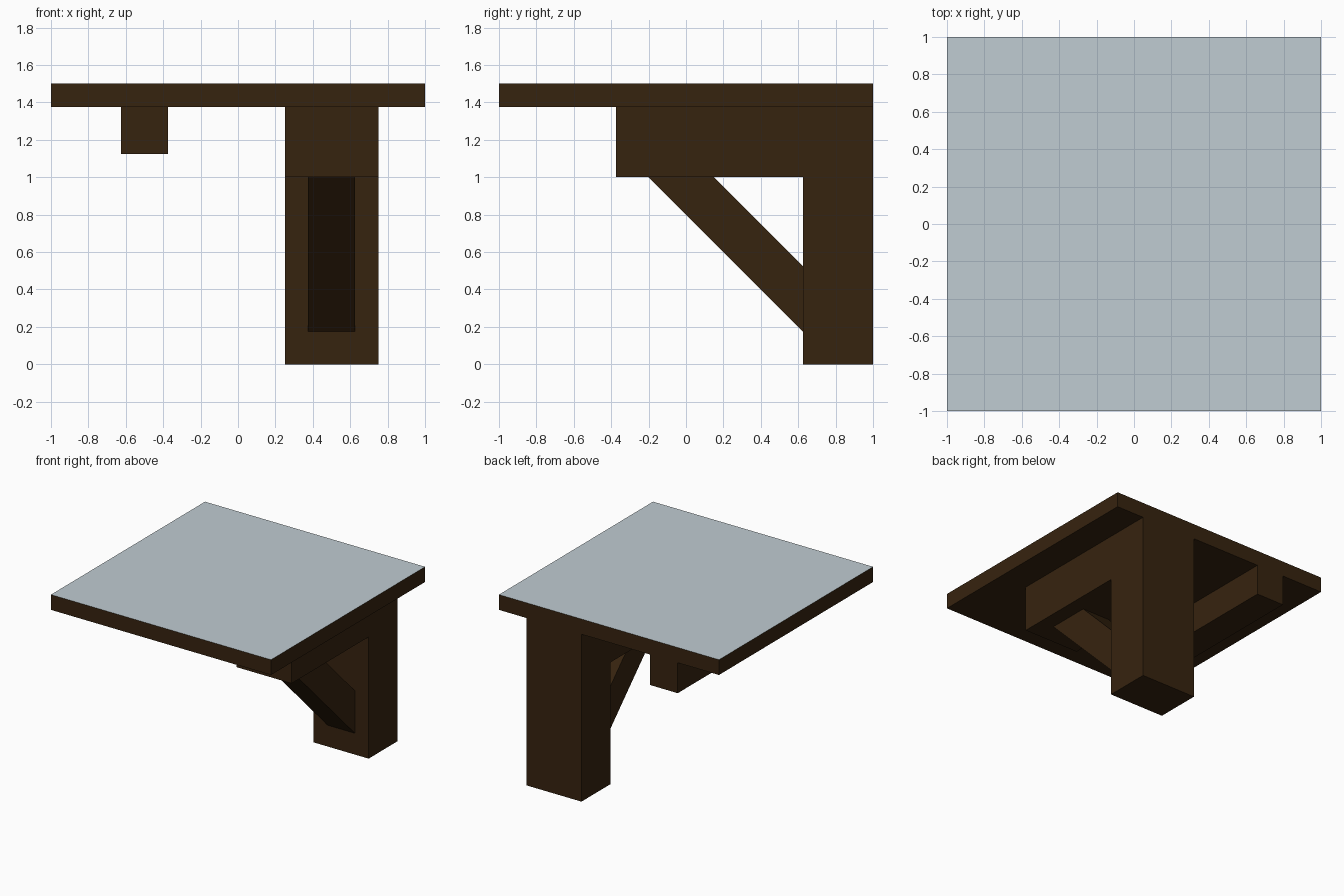
import bpy
import bmesh
from mathutils import Vector

if "Cube" in bpy.data.objects:
    bpy.data.objects.remove(bpy.data.objects["Cube"], do_unlink=True)


def make_material(name, colour):
    mat = bpy.data.materials.new(name)
    mat.use_nodes = True
    mat.diffuse_color = colour
    mat.node_tree.nodes["Principled BSDF"].inputs["Base Color"].default_value = colour
    return mat


wood = make_material("dark_wood", (0.037, 0.0168, 0.0048, 1))
slate = make_material("pale_blue_grey", (0.527, 0.604, 0.645, 1))


def prism(name, profile, x0, x1):
    """Extrude a (y, z) outline along x."""
    bm = bmesh.new()
    face = bm.faces.new([bm.verts.new((x0, y, z)) for y, z in profile])
    out = bmesh.ops.extrude_face_region(bm, geom=[face])
    moved = [v for v in out["geom"] if isinstance(v, bmesh.types.BMVert)]
    bmesh.ops.translate(bm, verts=moved, vec=Vector((x1 - x0, 0, 0)))
    bmesh.ops.recalc_face_normals(bm, faces=bm.faces)
    mesh = bpy.data.meshes.new(name)
    bm.to_mesh(mesh)
    bm.free()
    mesh.materials.append(wood)
    obj = bpy.data.objects.new(name, mesh)
    bpy.context.collection.objects.link(obj)
    return obj


def box(name, x, y, z):
    outline = [(y[0], z[0]), (y[1], z[0]), (y[1], z[1]), (y[0], z[1])]
    return prism(name, outline, *x)


# Square platform with a pale upper surface
platform = box("platform", (-1, 1), (-1, 1), (1.375, 1.5))
platform.data.materials.append(slate)
for poly in platform.data.polygons:
    poly.material_index = 1 if poly.normal.z > 0.5 else 0

# Post and horizontal arm in one bracket outline
under = 1.375
prism("post_and_arm",
      [(1, 0), (1, under), (-0.375, under), (-0.375, 1), (0.625, 1), (0.625, 0)],
      0.25, 0.75)

# Diagonal brace between the arm and the post
prism("diagonal_brace",
      [(-0.2, 1), (0.625, 0.175), (0.625, 0.525), (0.15, 1)],
      0.375, 0.625)

# Small joist beneath the other half
box("joist", (-0.625, -0.375), (-0.375, 1), (1.125, under))
